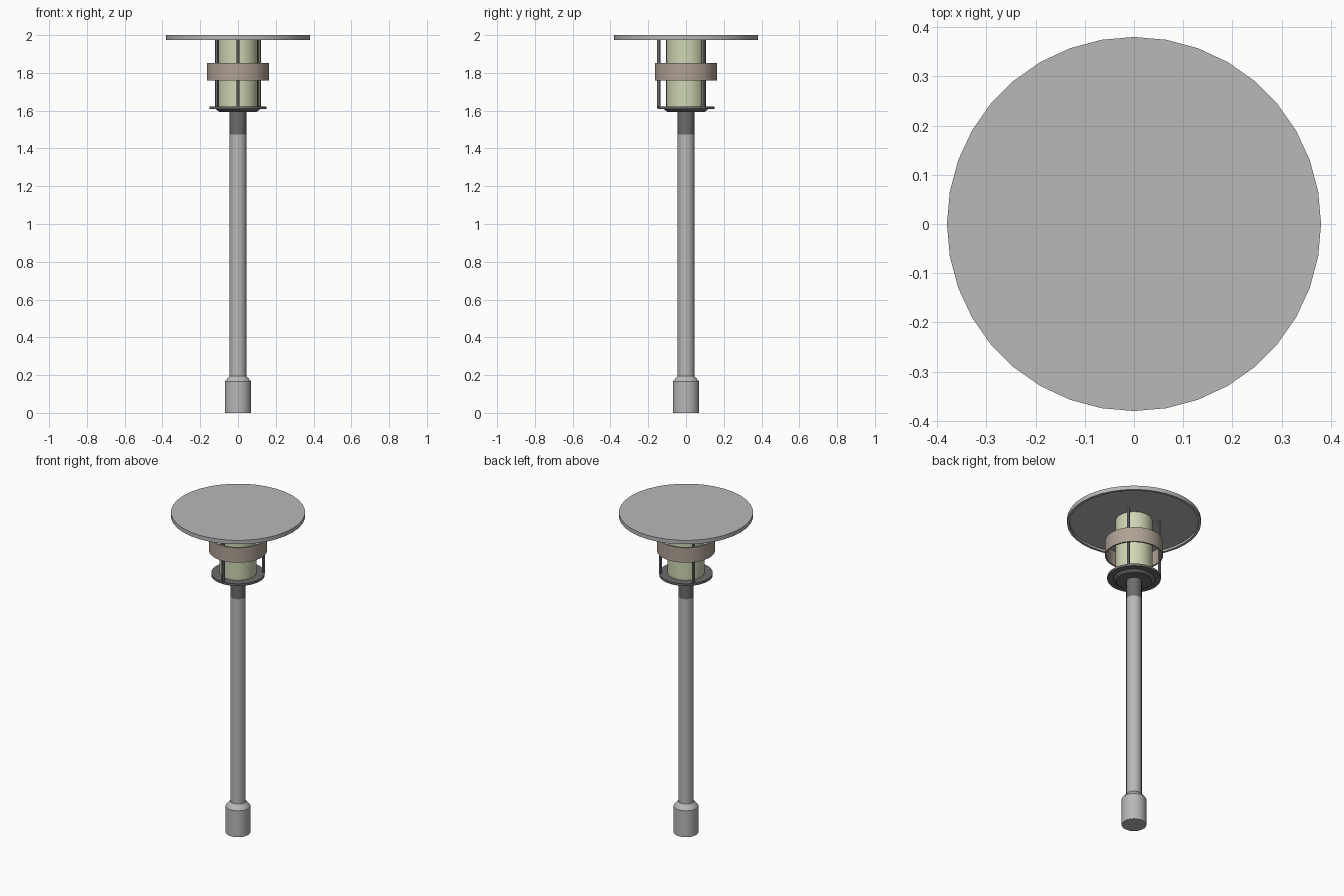
import bpy
import bmesh
import math

cube = bpy.data.objects.get("Cube")
if cube:
    bpy.data.objects.remove(cube, do_unlink=True)

SIDES = 36


def material(name, r, g, b):
    m = bpy.data.materials.new(name)
    m.use_nodes = True
    m.diffuse_color = (r, g, b, 1)
    m.node_tree.nodes["Principled BSDF"].inputs["Base Color"].default_value = (r, g, b, 1)
    return m


light_grey = material("light grey metal", 0.48, 0.48, 0.48)
dark_grey = material("dark grey metal", 0.15, 0.15, 0.15)
glass = material("pale yellow green glass", 0.62, 0.67, 0.45)
tan = material("warm tan band", 0.43, 0.36, 0.30)


def lathe(name, profile, mat, sides=SIDES, closed=False, at=(0, 0)):
    """Revolve (radius, height) points around a vertical axis."""
    bm = bmesh.new()
    rings = []
    for r, z in profile:
        ring = []
        for i in range(sides):
            a = math.tau * i / sides
            ring.append(bm.verts.new((r * math.cos(a), r * math.sin(a), z)))
        rings.append(ring)
    pairs = list(zip(rings, rings[1:]))
    if closed:
        pairs.append((rings[-1], rings[0]))
    else:
        bm.faces.new(rings[0])
        bm.faces.new(rings[-1])
    for low, high in pairs:
        for i in range(sides):
            j = (i + 1) % sides
            bm.faces.new((low[i], low[j], high[j], high[i]))
    bmesh.ops.recalc_face_normals(bm, faces=bm.faces)
    mesh = bpy.data.meshes.new(name)
    bm.to_mesh(mesh)
    bm.free()
    mesh.materials.append(mat)
    obj = bpy.data.objects.new(name, mesh)
    obj.location = (at[0], at[1], 0)
    bpy.context.collection.objects.link(obj)
    bpy.ops.object.select_all(action="DESELECT")
    obj.select_set(True)
    bpy.context.view_layer.objects.active = obj
    bpy.ops.object.shade_smooth_by_angle(angle=math.radians(30))
    return obj


# Foot sleeve with a sloped shoulder, and the pole
lathe("base_sleeve", [(0.07, 0), (0.07, 0.165), (0.05, 0.19), (0.045, 0.195)], light_grey)
lathe("pole", [(0.044, 0.18), (0.044, 1.475)], light_grey)
lathe("pole_collar", [(0.044, 1.475), (0.044, 1.6)], dark_grey)

# Lamp head
lathe("lower_plate", [(0.1, 1.594), (0.118, 1.608), (0.152, 1.608), (0.152, 1.622)], dark_grey)
lathe("glass_cylinder", [(0.105, 1.62), (0.105, 1.99)], glass)
lathe("band", [(0.155, 1.76), (0.165, 1.76), (0.165, 1.853), (0.155, 1.853)], tan, closed=True)

# Three support rods
for side, x, y in (("front", 0, -0.145), ("back_left", 0.114, 0.088), ("back_right", -0.114, 0.088)):
    lathe("support_rod_" + side, [(0.009, 1.615), (0.009, 1.99)], dark_grey, sides=12, at=(x, y))

# Wide roof disc, hollow underneath
lathe("roof_disc", [(0.365, 1.988), (0.365, 1.975), (0.38, 1.975), (0.38, 2.0)], light_grey)
